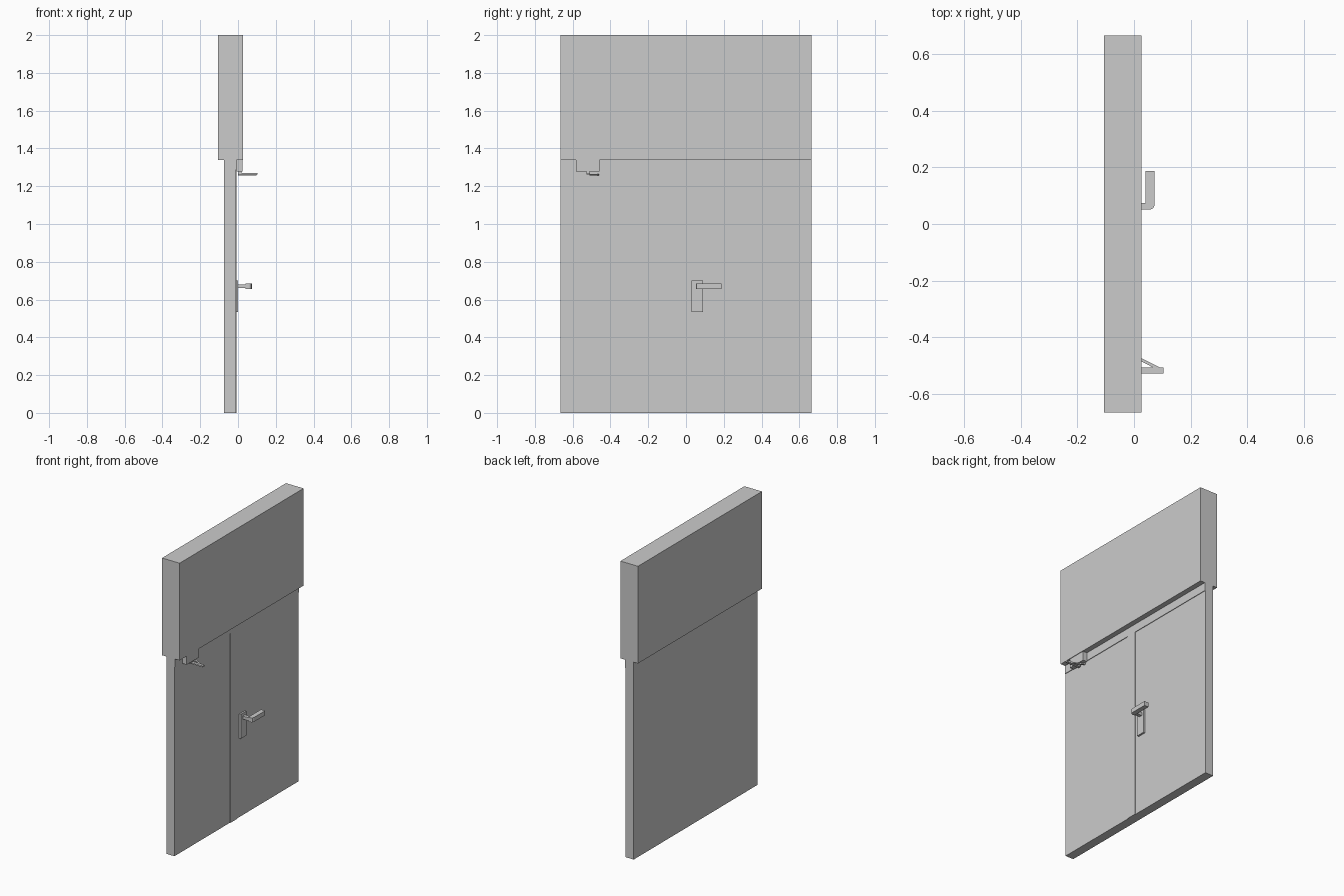
import bpy, bmesh

if "Cube" in bpy.data.objects:
    bpy.data.objects.remove(bpy.data.objects["Cube"])


def box(name, x, y, z):
    """Axis-aligned box from (min, max) pairs."""
    outline = [(x[0], y[0]), (x[1], y[0]), (x[1], y[1]), (x[0], y[1])]
    return prism(name, outline, z)


def prism(name, outline, z):
    """Upright prism from a plan outline, between two heights."""
    bm = bmesh.new()
    face = bm.faces.new([bm.verts.new((px, py, z[0])) for px, py in outline])
    ext = bmesh.ops.extrude_face_region(bm, geom=[face])
    top = [v for v in ext["geom"] if isinstance(v, bmesh.types.BMVert)]
    bmesh.ops.translate(bm, verts=top, vec=(0, 0, z[1] - z[0]))
    bmesh.ops.recalc_face_normals(bm, faces=bm.faces)
    mesh = bpy.data.meshes.new(name)
    bm.to_mesh(mesh)
    bm.free()
    obj = bpy.data.objects.new(name, mesh)
    bpy.context.collection.objects.link(obj)
    return obj


HALF = 0.665
FACE = -0.008       # front of header and meeting strip
LEAF = -0.012       # slightly recessed leaves
LEAF_TOP = 1.285
HEAD = 1.34

# Wall section above the doorway
box("upper_wall", (-0.105, 0.027), (-HALF, HALF), (HEAD, 2.0))

# Two door leaves either side of a raised meeting strip, below a header rail
box("left_leaf", (-0.073, LEAF), (-HALF, -0.07), (0, LEAF_TOP))
box("right_leaf", (-0.073, LEAF), (0, HALF), (0, LEAF_TOP))
box("meeting_strip", (-0.073, FACE), (-0.07, 0), (0, LEAF_TOP))
box("header_rail", (-0.073, FACE), (-HALF, HALF), (LEAF_TOP, HEAD))

# Lever handle with a bent corner, on its back plate
box("handle_plate", (LEAF, 0.0), (0.03, 0.09), (0.535, 0.70))
box("handle_shank", (0.0, 0.043), (0.052, 0.074), (0.66, 0.681))
prism("handle_lever",
      [(0.041, 0.052), (0.06, 0.052), (0.068, 0.056), (0.073, 0.067),
       (0.073, 0.187), (0.041, 0.187)], (0.655, 0.685))

# Door closer: body, pivot and folded arm
box("closer_body", (FACE, 0.023), (-0.583, -0.457), (1.278, HEAD))
box("closer_pivot", (0.002, 0.018), (-0.528, -0.51), (1.264, 1.278))
box("closer_arm", (0.0, 0.104), (-0.527, -0.507), (1.261, 1.27))
prism("closer_link",
      [(0.0, -0.472), (0.075, -0.51), (0.098, -0.51), (0.0, -0.46)],
      (1.257, 1.265))
